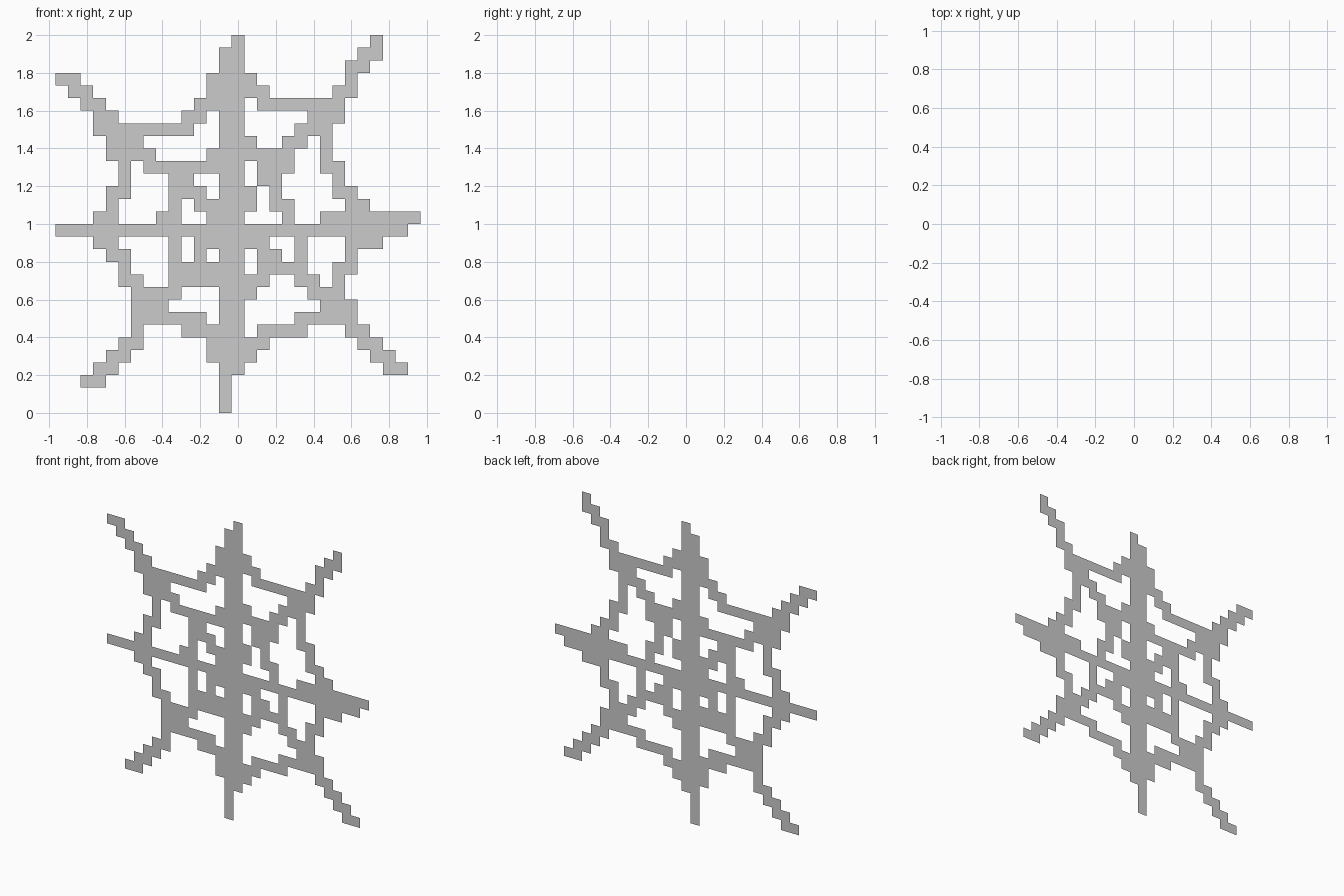
import bpy, bmesh

if "Cube" in bpy.data.objects:
    bpy.data.objects.remove(bpy.data.objects["Cube"])

CELL = 2 / 30            # the flat web is drawn on a 29 x 30 grid of square cells
COLS, ROWS = 29, 30
used = set()


def trace(points):
    """Cells along a one-cell-wide strand; slanted legs become stairs (sideways step first)."""
    c, r = points[0]
    cells = [(c, r)]
    for tc, tr in points[1:]:
        while (c, r) != (tc, tr):
            if c != tc:
                c += 1 if tc > c else -1
                cells.append((c, r))
            if r != tr:
                r += 1 if tr > r else -1
                cells.append((c, r))
    return cells


def build(name, strands):
    """Flat mesh facing the front; each cell belongs to one part only."""
    cells = {cell for s in strands for cell in trace(s)} - used
    used.update(cells)
    bm = bmesh.new()
    for c, r in sorted(cells):
        x, z = (c - COLS / 2) * CELL, (ROWS - r - 1) * CELL
        bm.faces.new([bm.verts.new((x + dx * CELL, 0, z + dz * CELL))
                      for dx, dz in ((0, 0), (1, 0), (1, 1), (0, 1))])
    bmesh.ops.remove_doubles(bm, verts=bm.verts, dist=1e-4)
    mesh = bpy.data.meshes.new(name)
    bm.to_mesh(mesh)
    bm.free()
    bpy.context.collection.objects.link(bpy.data.objects.new(name, mesh))


# Upright and level spokes (column, row counted from the top left)
build("upright_spoke", [[(14, 0), (14, 26)], [(13, 1), (13, 29)]])
build("level_spoke", [[(0, 15), (27, 15)], [(21, 14), (28, 14)]])

# Slanted spokes
build("upper_left_spoke", [[(0, 3), (8, 10), (9, 11), (13, 14)]])
build("upper_right_spoke", [[(25, 0), (25, 1), (23, 2), (23, 4), (16, 10), (16, 11)],
                            [(15, 12), (15, 13)]])
build("lower_right_spoke", [[(15, 16), (17, 17), (17, 18), (18, 18), (27, 26)]])
build("lower_left_spoke", [[(2, 27), (6, 24), (6, 22), (8, 20), (9, 20), (9, 18),
                            (11, 18), (11, 16), (12, 16)]])

# Outer ring of threads
build("outer_ring", [
    [(15, 3), (15, 4), (16, 4), (16, 5), (22, 5)],                            # top right
    [(12, 3), (12, 5), (10, 7), (3, 7)],                                      # top left
    [(4, 7), (4, 9), (5, 9), (5, 12), (4, 12), (4, 14), (3, 14)],             # left, upper
    [(3, 14), (3, 16), (5, 17), (5, 19), (6, 19), (6, 20), (7, 20)],          # left, lower
    [(6, 21), (6, 22), (11, 22), (11, 23), (10, 23), (12, 23), (12, 25)],     # bottom left
    [(15, 25), (15, 24), (16, 24), (16, 23), (19, 23), (19, 22), (23, 22)],   # bottom right
    [(23, 22), (23, 21), (22, 21), (22, 18), (23, 18), (23, 16), (25, 16)],   # right, lower
    [(24, 13), (22, 12), (22, 10), (21, 10), (21, 6), (22, 6), (22, 5)],      # right, upper
])

# Inner ring of threads
build("inner_ring", [
    [(8, 10), (13, 10)],                                                      # top left
    [(9, 11), (9, 14), (8, 14)],                                              # left, upper
    [(9, 16), (9, 19), (16, 19), (16, 18), (19, 18), (19, 16)],               # lower half
    [(9, 18), (14, 18)],
    [(15, 19), (15, 20)],
    [(18, 14), (18, 13), (17, 13), (17, 10), (18, 10), (18, 9), (12, 9)],     # upper right
    [(15, 8), (15, 9)],
])
